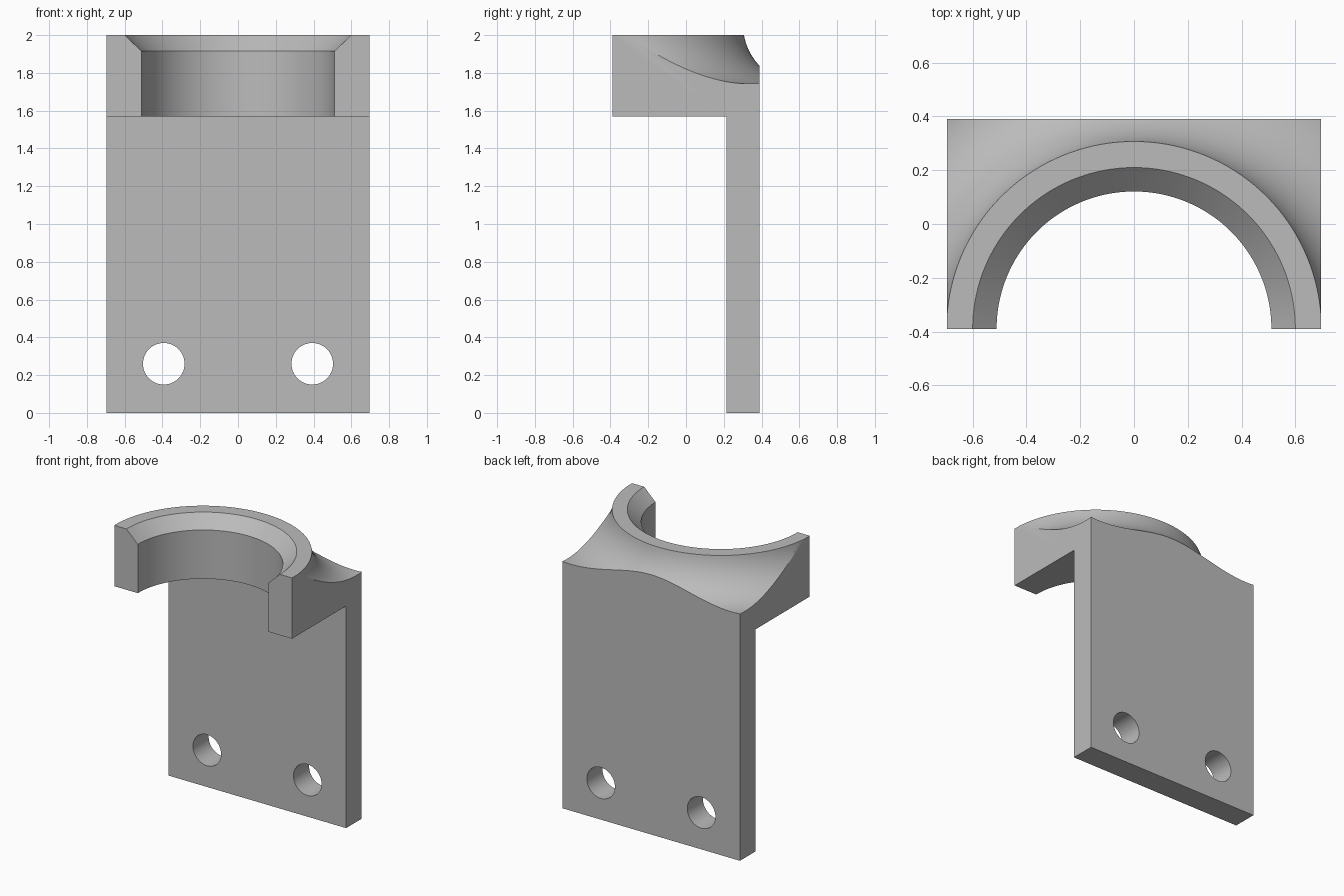
import bpy, bmesh, math
from mathutils import Matrix, Vector

if "Cube" in bpy.data.objects:
    bpy.data.objects.remove(bpy.data.objects["Cube"], do_unlink=True)

W, D = 0.695, 0.39          # half width and half depth
AXIS = Vector((0, -D, 0))   # vertical axis of the ring
SEGMENTS = 144

grey = bpy.data.materials.new("plain grey")
grey.use_nodes = True
grey.diffuse_color = (0.5, 0.5, 0.5, 1)
grey.node_tree.nodes["Principled BSDF"].inputs["Base Color"].default_value = (0.5, 0.5, 0.5, 1)


def finish(bm, name):
    bmesh.ops.remove_doubles(bm, verts=bm.verts, dist=1e-5)
    bmesh.ops.recalc_face_normals(bm, faces=bm.faces)
    mesh = bpy.data.meshes.new(name)
    bm.to_mesh(mesh)
    bm.free()
    mesh.materials.append(grey)
    ob = bpy.data.objects.new(name, mesh)
    bpy.context.collection.objects.link(ob)
    return ob


def revolve(name, profile):
    """Spin a closed (radius, z) profile around the ring axis."""
    bm = bmesh.new()
    verts = [bm.verts.new(AXIS + Vector((r, 0, z))) for r, z in profile]
    edges = [bm.edges.new((verts[i - 1], v)) for i, v in enumerate(verts)]
    bmesh.ops.spin(bm, geom=verts + edges, cent=AXIS, axis=(0, 0, 1),
                   angle=math.tau, steps=SEGMENTS, use_duplicate=False)
    return finish(bm, name)


def hole(name, x):
    bm = bmesh.new()
    place = Matrix.Translation((x, 0.3, 0.26)) @ Matrix.Rotation(math.pi / 2, 4, 'X')
    bmesh.ops.create_cone(bm, cap_ends=True, segments=64, radius1=0.11,
                          radius2=0.11, depth=0.6, matrix=place)
    return finish(bm, name)


# L-shaped body: thin upright plate with a block reaching forward at the top
bm = bmesh.new()
outline = [(D, 0), (D, 2), (-D, 2), (-D, 1.57), (0.215, 1.57), (0.215, 0)]
side = bm.faces.new([bm.verts.new((-W, y, z)) for y, z in outline])
extruded = bmesh.ops.extrude_face_region(bm, geom=[side])
bmesh.ops.translate(bm, vec=(2 * W, 0, 0),
                    verts=[g for g in extruded["geom"] if isinstance(g, bmesh.types.BMVert)])
bracket = finish(bm, "bracket")

# Half-round bore with a chamfered rim
bore = revolve("bore_cutter", [(0, 1.4), (0.511, 1.4), (0.511, 1.915), (0.6, 2), (0.6, 2.2), (0, 2.2)])

# Concave sweep falling away behind the ring
cr, cz = 1.003, 2.053
start = math.atan2(2 - cz, 0.697 - cr) + math.tau
radius = math.hypot(0.697 - cr, 2 - cz)
end = math.radians(280)
arc = []
for i in range(25):
    a = start + (end - start) * i / 24
    arc.append((cr + radius * math.cos(a), cz + radius * math.sin(a)))
sweep = revolve("sweep_cutter", [(0.697, 2.2)] + arc + [(1.3, arc[-1][1]), (1.3, 2.2)])

# Two mounting holes, then cut everything
cutters = [bore, sweep, hole("hole_cutter_left", 0.393), hole("hole_cutter_right", -0.393)]
bpy.ops.object.select_all(action='DESELECT')
bpy.context.view_layer.objects.active = bracket
bracket.select_set(True)
for cutter in cutters:
    cutter.hide_render = True
    mod = bracket.modifiers.new(cutter.name, 'BOOLEAN')
    mod.operation = 'DIFFERENCE'
    mod.solver = 'EXACT'
    mod.object = cutter
    bpy.ops.object.modifier_apply(modifier=mod.name)
for cutter in cutters:
    bpy.data.objects.remove(cutter, do_unlink=True)

bpy.ops.object.shade_smooth_by_angle(angle=math.radians(25))
